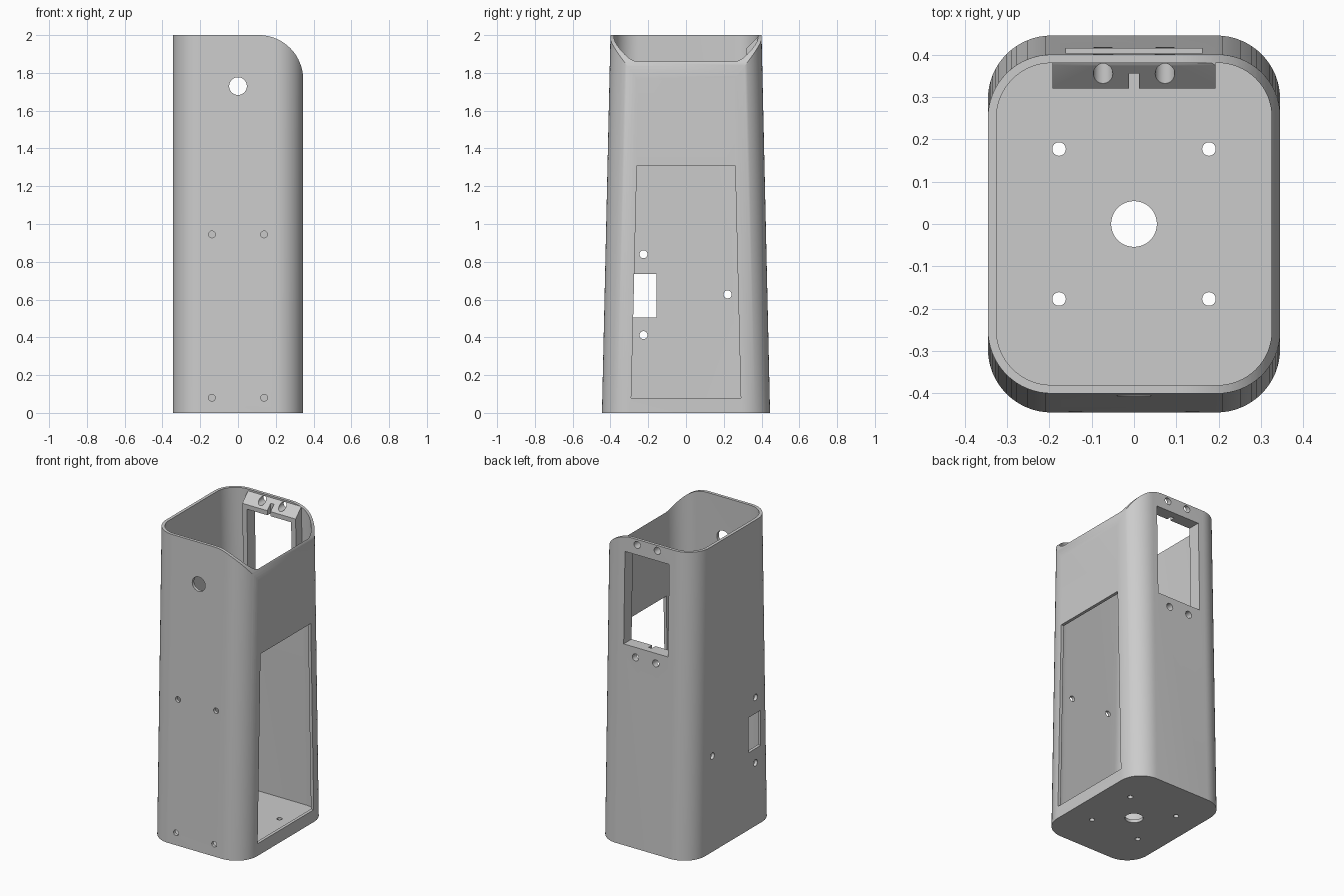
import bpy, bmesh, math
from mathutils import Vector

if "Cube" in bpy.data.objects:
    bpy.data.objects.remove(bpy.data.objects["Cube"])

grey = bpy.data.materials.new("light_grey_plastic")
grey.use_nodes = True
grey.diffuse_color = (0.6, 0.6, 0.6, 1)
grey.node_tree.nodes["Principled BSDF"].inputs["Base Color"].default_value = (0.6, 0.6, 0.6, 1)

HALF_X, WALL, CORNER = 0.345, 0.02, 0.15


def half_y(z):
    """Half depth of the tapering housing at height z."""
    return 0.445 - 0.0225 * z


def loft(name, bottom, top):
    """Solid between two matching outlines."""
    bm = bmesh.new()
    a = [bm.verts.new(p) for p in bottom]
    b = [bm.verts.new(p) for p in top]
    bm.faces.new(a)
    bm.faces.new(b)
    for i in range(len(a)):
        j = (i + 1) % len(a)
        bm.faces.new((a[i], a[j], b[j], b[i]))
    bmesh.ops.recalc_face_normals(bm, faces=bm.faces)
    mesh = bpy.data.meshes.new(name)
    bm.to_mesh(mesh)
    bm.free()
    mesh.materials.append(grey)
    obj = bpy.data.objects.new(name, mesh)
    bpy.context.scene.collection.objects.link(obj)
    return obj


def prism(name, points, axis, lo, hi):
    """Flat outline pushed along an axis; points use the other two axes in order."""
    def place(t):
        result = []
        for p in points:
            v = list(p)
            v.insert(axis, t)
            result.append(Vector(v))
        return result
    return loft(name, place(lo), place(hi))


def rect(u0, u1, v0, v1):
    return [(u0, v0), (u1, v0), (u1, v1), (u0, v1)]


def circle(u, v, r, n=32):
    return [(u + r * math.cos(math.tau * i / n), v + r * math.sin(math.tau * i / n))
            for i in range(n)]


def rounded_outline(inset, z, steps=16):
    hx, hy, r = HALF_X - inset, half_y(z) - inset, CORNER - inset
    points = []
    for quarter, (sx, sy) in enumerate([(1, 1), (-1, 1), (-1, -1), (1, -1)]):
        for i in range(steps + 1):
            a = (quarter + i / steps) * math.pi / 2
            points.append(Vector((sx * (hx - r) + r * math.cos(a),
                                  sy * (hy - r) + r * math.sin(a), z)))
    return points


def combine(target, tool, operation="DIFFERENCE"):
    mod = target.modifiers.new("combine", "BOOLEAN")
    mod.object, mod.operation, mod.solver = tool, operation, "EXACT"
    graph = bpy.context.evaluated_depsgraph_get()
    mesh = bpy.data.meshes.new_from_object(target.evaluated_get(graph))
    target.modifiers.clear()
    target.data = mesh
    bpy.data.objects.remove(tool)


# Tapered shell with a closed floor
housing = loft("housing", rounded_outline(0, 0), rounded_outline(0, 2))
combine(housing, loft("cavity", rounded_outline(WALL, WALL), rounded_outline(WALL, 2.1)))

# Thick window surround inside the back wall, sloped above and below
surround = [(0.39, 1.995), (0.375, 1.985), (0.32, 1.93),
            (0.335, 1.26), (0.397, 1.198), (0.408, 1.198)]
combine(housing, prism("window_surround", surround, 0, -0.193, 0.193), "UNION")

# Back window, cable notches and its four screw holes
cuts = [prism("window_cut", rect(-0.16, 0.16, 1.3, 1.9), 1, 0.25, 0.5),
        prism("top_notch", rect(-0.012, 0.012, 1.85, 2.05), 1, 0.28, 0.355),
        prism("bottom_notch", rect(-0.012, 0.012, 1.15, 1.35), 1, 0.28, 0.37)]
for x in (-0.073, 0.073):
    for z in (1.235, 1.965):
        cuts.append(prism("back_hole", circle(x, z, 0.023), 1, 0.25, 0.5))

# Front cable hole and screw holes
cuts.append(prism("front_hole", circle(0, 1.73, 0.047), 1, -0.5, -0.3))
for x in (-0.138, 0.138):
    for z in (0.08, 0.945):
        cuts.append(prism("front_screw", circle(x, z, 0.018), 1, -0.5, -0.3))

# Large access opening on the +x side
access = [(-0.29, 0.08), (0.29, 0.08), (0.26, 1.31), (-0.26, 1.31)]
cuts.append(prism("access_cut", access, 0, 0.25, 0.5))

# Socket slot and screw holes on the -x side
cuts.append(prism("socket_cut", rect(-0.28, -0.155, 0.505, 0.735), 0, -0.5, -0.25))
for y, z in [(-0.225, 0.84), (-0.225, 0.412), (0.22, 0.627)]:
    cuts.append(prism("side_screw", circle(y, z, 0.021), 0, -0.5, -0.25))

# Floor holes
cuts.append(prism("floor_hole", circle(0, 0, 0.054, 48), 2, -0.1, 0.1))
for x in (-0.177, 0.177):
    for y in (-0.177, 0.177):
        cuts.append(prism("floor_screw", circle(x, y, 0.016), 2, -0.1, 0.1))

# Rounded drop of the rim towards the +x side
radius, steps = 0.235, 20
cx, cz = HALF_X - radius, 2 - radius
arc = [(cx + radius * math.sin(i / steps * math.pi / 2),
        cz + radius * math.cos(i / steps * math.pi / 2)) for i in range(steps + 1)]
cuts.append(prism("rim_cut", arc + [(0.45, cz), (0.45, 2.2), (cx, 2.2)], 1, -0.6, 0.6))

for tool in cuts:
    combine(housing, tool)

# Smooth curves, crisp edges
bpy.ops.object.select_all(action="DESELECT")
housing.select_set(True)
bpy.context.view_layer.objects.active = housing
bpy.ops.object.shade_smooth_by_angle(angle=math.radians(30))
